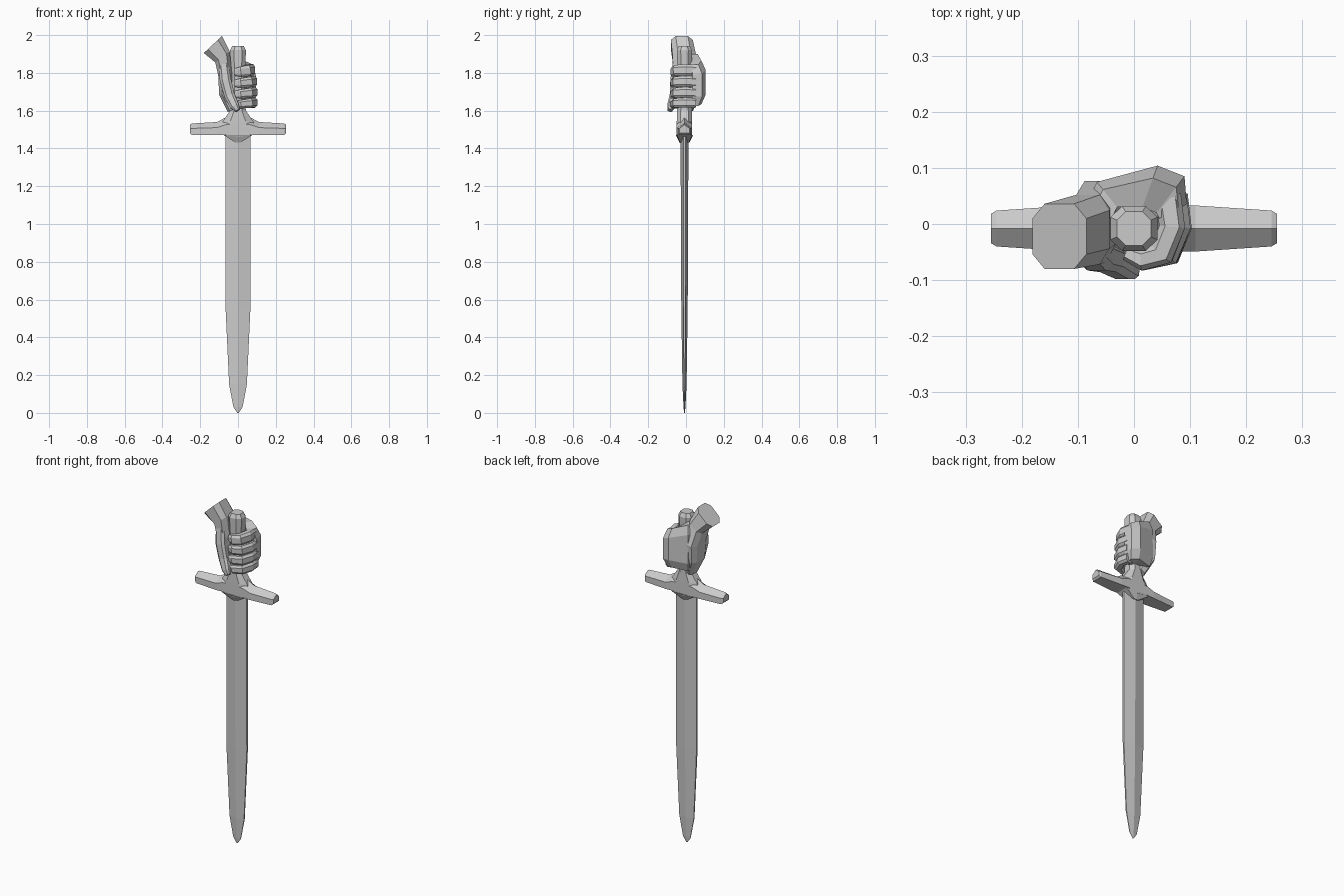
import bpy, bmesh
from mathutils import Vector


def loft(name, rings):
    """Skin a list of equal-length point rings and cap both ends."""
    bm = bmesh.new()
    loops = [[bm.verts.new(p) for p in r] for r in rings]
    n = len(loops[0])
    for a, b in zip(loops, loops[1:]):
        for i in range(n):
            j = (i + 1) % n
            bm.faces.new((a[i], a[j], b[j], b[i]))
    bm.faces.new(loops[0])
    bm.faces.new(loops[-1])
    bmesh.ops.recalc_face_normals(bm, faces=bm.faces)
    me = bpy.data.meshes.new(name)
    bm.to_mesh(me)
    bm.free()
    ob = bpy.data.objects.new(name, me)
    bpy.context.collection.objects.link(ob)
    return ob


def section(c, u, v, k=0.55):
    """Chamfered rectangle around c with half axes u and v."""
    c, u, v = Vector(c), Vector(u), Vector(v)
    pts = [(1, -k), (1, k), (k, 1), (-k, 1), (-1, k), (-1, -k), (-k, -1), (k, -1)]
    return [c + u * a + v * b for a, b in pts]


def tube(name, path, wide, tall, up):
    """Chamfered tube along a path; wide/tall give half sizes per point."""
    P = [Vector(p) for p in path]
    rings = []
    for i, p in enumerate(P):
        t = (P[min(i + 1, len(P) - 1)] - P[max(i - 1, 0)]).normalized()
        side = t.cross(Vector(up)).normalized()
        rings.append(section(p, side * wide[i], side.cross(t) * tall[i]))
    return loft(name, rings)


CY = -0.008  # the sword's centre plane

# Blade: blunt-edged diamond tapering to a rounded tip
blade = [(1.48, 0.066, 0.021), (0.56, 0.066, 0.017), (0.15, 0.047, 0.011),
         (0.03, 0.024, 0.005), (0.0, 0.004, 0.002)]
loft("blade", [[(-w, CY - t * .3, z), (0, CY - t, z), (w, CY - t * .3, z),
                (w, CY + t * .3, z), (0, CY + t, z), (-w, CY + t * .3, z)]
               for z, w, t in blade])

# Crossguard: bar lofted along x, faceted front and back
bar = [(0.255, 1.477, 1.525, 0.026), (0.245, 1.467, 1.532, 0.032),
       (0.11, 1.466, 1.54, 0.041), (0.065, 1.468, 1.565, 0.041),
       (0.0, 1.455, 1.58, 0.041)]
bar += [(-x, a, b, d) for x, a, b, d in bar[-2::-1]]
loft("crossguard", [[(x, CY - d, lo + .005), (x, CY + d, lo + .005),
                     (x, CY + d, lo + (hi - lo) * .6), (x, CY, hi),
                     (x, CY - d, lo + (hi - lo) * .6)] for x, lo, hi, d in bar])

# Collar rising from the guard, and the pointed cap beneath it
loft("guard_collar", [section((0, CY, z), (w, 0, 0), (0, d, 0), .5) for z, w, d in
                      [(1.5, 0.1, 0.041), (1.545, 0.08, 0.041), (1.6, 0.042, 0.04)]])
loft("guard_point", [[(-.075, CY - .04, 1.47), (0, CY - .045, 1.47), (.075, CY - .04, 1.47),
                      (.075, CY + .04, 1.47), (0, CY + .045, 1.47), (-.075, CY + .04, 1.47)],
                     [(-.015, CY - .024, 1.432), (0, CY - .026, 1.43), (.015, CY - .024, 1.432),
                      (.015, CY + .024, 1.432), (0, CY + .026, 1.43), (-.015, CY + .024, 1.432)]])

# Grip
loft("grip", [section((0, CY, z), (w, 0, 0), (0, d, 0), .5) for z, w, d in
              [(1.58, 0.042, 0.04), (1.75, 0.036, 0.036), (1.92, 0.042, 0.04),
               (1.942, 0.03, 0.03)]])

# Wrist flowing down into the heel of the palm
wrist = [((-.133, -.022, 1.95), (.048, 0, .045), .058),
         ((-.082, -.01, 1.885), (.038, 0, .03), .062),
         ((-.068, .005, 1.79), (.036, 0, .008), .072),
         ((-.066, .005, 1.69), (.034, 0, .006), .065),
         ((-.03, -.005, 1.605), (.024, 0, .012), .042)]
loft("wrist_and_palm", [section(c, u, (0, h, 0)) for c, u, h in wrist])

# Back of the hand: outer xy, inner xy, low z, high z
back = [(-.095, .015, -.04, .01, 1.65, 1.90), (-.066, .075, -.03, .03, 1.63, 1.90),
        (.042, .104, .015, .03, 1.635, 1.865), (.09, .085, .04, .02, 1.625, 1.845),
        (.094, .035, .045, .01, 1.625, 1.84)]
loft("hand_back", [[(ix, iy, lo), (ox * .7 + ix * .3, oy * .7 + iy * .3, lo),
                    (ox, oy, lo + .05), (ox, oy, hi - .05),
                    (ox * .7 + ix * .3, oy * .7 + iy * .3, hi), (ix, iy, hi)]
                   for ox, oy, ix, iy, lo, hi in back])

# Four curled fingers, stacked downwards
for i, (z, r, out) in enumerate([(1.812, .031, -.01), (1.752, .029, 0),
                                 (1.694, .028, .002), (1.64, .026, .002)]):
    path = [(.07 + out, .05, z), (.078 + out, -.005, z + .003),
            (.06 + out, -.052, z), (.015, -.064, z - .006), (-.014, -.052, z - .008)]
    tube(f"finger_{i + 1}", path, [.024, .023, .023, .019, .013],
         [r, r, r * .95, r * .85, r * .65], (0, 0, 1))

# Thumb pointing down along the front of the grip
tube("thumb", [(-.078, -.04, 1.86), (-.066, -.058, 1.76), (-.045, -.064, 1.68),
               (-.018, -.078, 1.625), (-.002, -.086, 1.602)],
     [.026, .03, .028, .024, .014], [.028, .025, .022, .021, .012], (0, -1, 0))
